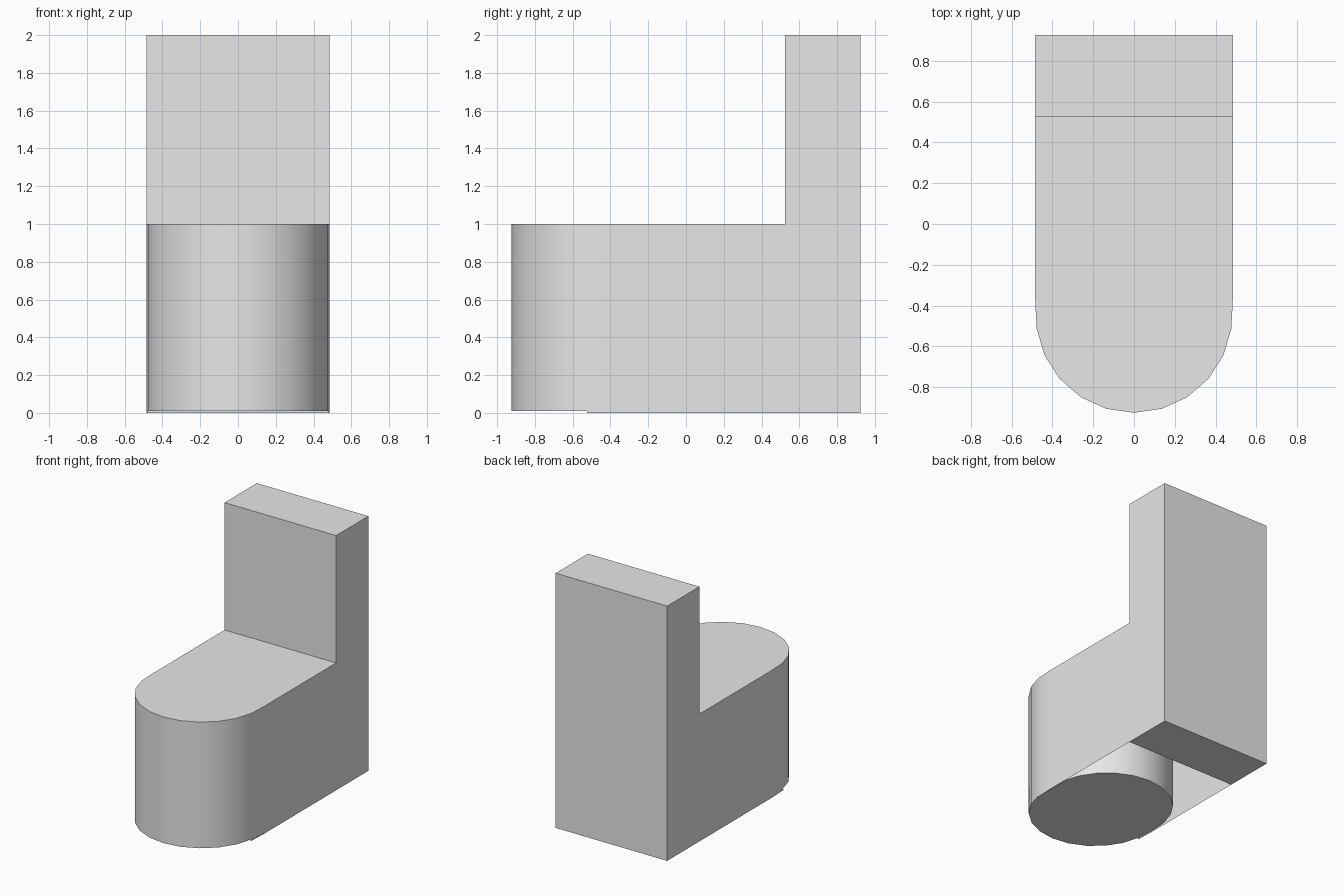
import bpy, bmesh, math

if "Cube" in bpy.data.objects:
    bpy.data.objects.remove(bpy.data.objects["Cube"])

grey = bpy.data.materials.new("light grey")
grey.diffuse_color = (0.8, 0.8, 0.8, 1)
grey.use_nodes = True
grey.node_tree.nodes["Principled BSDF"].inputs["Base Color"].default_value = grey.diffuse_color

W = 0.484            # half width
BACK, PANEL = 0.925, 0.525
MID, R, OFF = -0.375, 0.482, 0.068   # pedestal centre, end radius, end offset
TOP, BASE = 1.0, 0.01


def finish(name, bm, recalc=False):
    if recalc:
        bmesh.ops.recalc_face_normals(bm, faces=bm.faces[:])
    me = bpy.data.meshes.new(name)
    bm.to_mesh(me)
    bm.free()
    me.materials.append(grey)
    ob = bpy.data.objects.new(name, me)
    bpy.context.collection.objects.link(ob)
    return ob


def face(bm, pts):
    return bm.faces.new([bm.verts.new(p) for p in pts])


# Rounded pedestal outline: two half rounds joined by short straight sides
step = 2 * math.pi / 22
front = [(R * math.sin(k * step), MID - OFF - R * math.cos(k * step)) for k in range(-5, 6)]
right_mid, left_mid = (W, MID), (-W, MID)
rear = [(x, 2 * MID - y) for x, y in reversed(front)]
outline = front + [right_mid] + rear + [left_mid]

# Pedestal: closed base with smooth walls, reaching up to the seat
bm = bmesh.new()
low = [bm.verts.new((x, y, BASE)) for x, y in outline]
high = [bm.verts.new((x, y, TOP)) for x, y in outline]
bm.faces.new(low[::-1])
n = len(outline)
for i in range(n):
    j = (i + 1) % n
    bm.faces.new((low[i], low[j], high[j], high[i]))
pedestal = finish("pedestal", bm)
bpy.ops.object.select_all(action='DESELECT')
pedestal.select_set(True)
bpy.context.view_layer.objects.active = pedestal
bpy.ops.object.shade_smooth_by_angle(angle=math.radians(30))

# Seat: flat top with a rounded front
bm = bmesh.new()
seat = front + [right_mid, (W, PANEL), (-W, PANEL), left_mid]
face(bm, [(x, y, TOP) for x, y in seat])
finish("seat_top", bm)

# Side skirts: thin walls between pedestal and back, open underneath
for side, label in ((1, "right"), (-1, "left")):
    bm = bmesh.new()
    pts = [(W, MID, 0), (W, PANEL, 0), (W, PANEL, TOP), (W, MID, TOP)]
    lip = [(0.478, MID - 0.15, 0), (W, MID, 0), (W, MID, BASE), (0.478, MID - 0.15, BASE)]
    for quad in (pts, lip):
        quad = [(side * x, y, z) for x, y, z in quad]
        face(bm, quad if side > 0 else quad[::-1])
    finish(label + "_skirt", bm)

# Tall back block
bm = bmesh.new()
bmesh.ops.create_cube(bm, size=1)
bmesh.ops.scale(bm, vec=(2 * W, BACK - PANEL, 2), verts=bm.verts)
bmesh.ops.translate(bm, vec=(0, (BACK + PANEL) / 2, 1), verts=bm.verts)
finish("back_block", bm, True)
